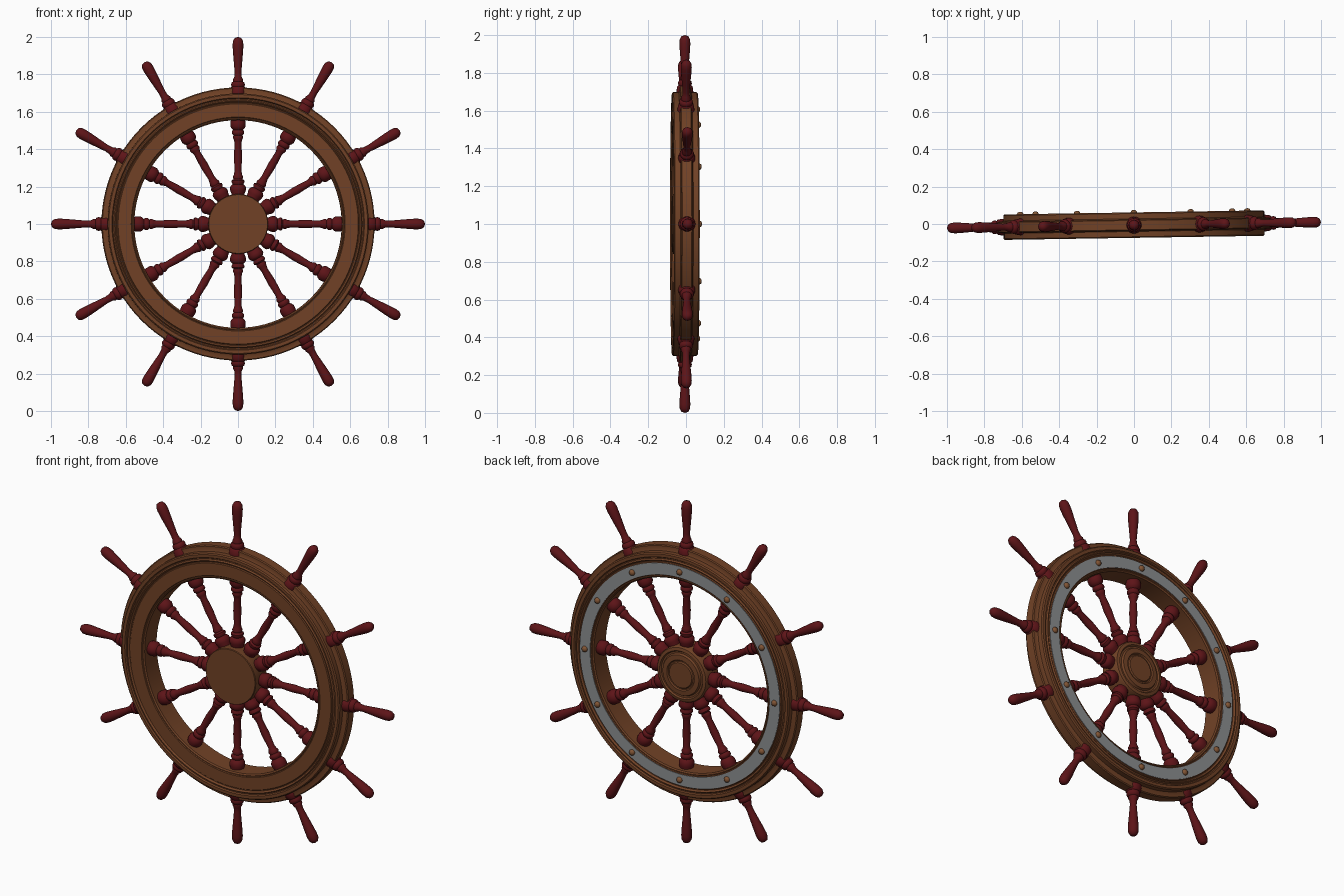
import bpy, bmesh, math
from mathutils import Matrix, Vector

TAU = 2 * math.pi
# slight yaw of the whole wheel about its centre
WHEEL = Matrix.Translation((0, -0.006, 1)) @ Matrix.Rotation(math.radians(0.9), 4, 'Z')


def material(name, rgb):
    m = bpy.data.materials.new(name)
    m.diffuse_color = (*rgb, 1)
    return m


BROWN = material("brown wood", (0.165, 0.054, 0.019))
RED = material("dark red wood", (0.11, 0.007, 0.009))
GREY = material("grey metal", (0.27, 0.28, 0.29))
COPPER = material("copper", (0.22, 0.09, 0.035))


def lathe(name, profile, segs, mat, matrix, closed=False, angle=35):
    """Turn (radius, height) points about local z, then place by matrix."""
    bm = bmesh.new()
    rings = []
    for r, h in profile:
        if r < 1e-6:
            rings.append([bm.verts.new((0, 0, h))] * segs)
        else:
            rings.append([bm.verts.new((r * math.cos(TAU * i / segs),
                                        r * math.sin(TAU * i / segs), h)) for i in range(segs)])
    n = len(rings)
    for k in range(n if closed else n - 1):
        a, b = rings[k], rings[(k + 1) % n]
        for i in range(segs):
            j = (i + 1) % segs
            quad = list(dict.fromkeys((a[i], a[j], b[j], b[i])))
            if len(quad) > 2:
                bm.faces.new(quad)
    bmesh.ops.recalc_face_normals(bm, faces=bm.faces)
    me = bpy.data.meshes.new(name)
    bm.to_mesh(me)
    bm.free()
    me.materials.append(mat)
    ob = bpy.data.objects.new(name, me)
    bpy.context.collection.objects.link(ob)
    ob.matrix_world = matrix
    bpy.ops.object.select_all(action='DESELECT')
    ob.select_set(True)
    bpy.context.view_layer.objects.active = ob
    bpy.ops.object.shade_smooth_by_angle(angle=math.radians(angle))
    return ob


# local z of a turned part points to the back (+y)
TO_BACK = WHEEL @ Matrix.Rotation(-math.pi / 2, 4, 'X')

# rim: moulded section, mirrored front to back
half = [(0.555, 0.056), (0.562, 0.062), (0.566, 0.062), (0.568, 0.059), (0.572, 0.063),
        (0.642, 0.063), (0.646, 0.058), (0.650, 0.058), (0.653, 0.064), (0.658, 0.068),
        (0.664, 0.060), (0.670, 0.060), (0.675, 0.068), (0.692, 0.068), (0.698, 0.062),
        (0.698, 0.034), (0.706, 0.030), (0.725, 0.030), (0.730, 0.025)]
lathe("rim", half + [(r, -h) for r, h in reversed(half)], 96, BROWN, TO_BACK, closed=True)

# metal band let into the back of the rim
lathe("back_band", [(0.574, 0.060), (0.574, 0.066), (0.640, 0.066), (0.640, 0.060)],
      96, GREY, TO_BACK, closed=True)

# hub: flat front, stepped back
lathe("hub", [(0, -0.066), (0.157, -0.066), (0.160, -0.062), (0.160, 0.040), (0.155, 0.048),
              (0.138, 0.052), (0.132, 0.044), (0.122, 0.044), (0.116, 0.056), (0.088, 0.058),
              (0.083, 0.051), (0.077, 0.051), (0.072, 0.058), (0, 0.058)], 64, BROWN, TO_BACK)

# turned spoke and handle, along its radius
spoke = [(0, 0.10), (0.030, 0.10), (0.036, 0.165), (0.042, 0.180), (0.042, 0.198), (0.034, 0.208),
         (0.028, 0.212), (0.034, 0.222), (0.034, 0.232), (0.024, 0.240), (0.028, 0.250),
         (0.023, 0.262), (0.018, 0.285), (0.022, 0.36), (0.018, 0.435), (0.023, 0.452),
         (0.028, 0.462), (0.024, 0.474), (0.033, 0.482), (0.033, 0.494), (0.027, 0.503),
         (0.034, 0.510), (0.041, 0.522), (0.041, 0.542), (0.036, 0.56), (0.036, 0.64),
         (0.044, 0.675), (0.045, 0.700), (0.041, 0.728), (0.034, 0.734), (0.037, 0.744),
         (0.034, 0.756), (0.026, 0.762), (0.027, 0.772), (0.020, 0.785), (0.018, 0.81),
         (0.022, 0.86), (0.027, 0.92), (0.029, 0.955), (0.027, 0.978), (0.018, 0.994), (0, 1.0)]
# domed bolt
bolt = [(0.017, 0.060), (0.017, 0.070), (0.014, 0.076), (0.008, 0.080), (0, 0.081)]
for i in range(12):
    turn = Matrix.Rotation(TAU * i / 12, 4, 'Y')
    lathe("spoke_%02d" % (i + 1), spoke, 20, RED, WHEEL @ turn, angle=50)
    lathe("bolt_%02d" % (i + 1), bolt, 14, COPPER,
          WHEEL @ turn @ Matrix.Translation((0, 0, 0.607)) @ Matrix.Rotation(-math.pi / 2, 4, 'X'),
          angle=50)
